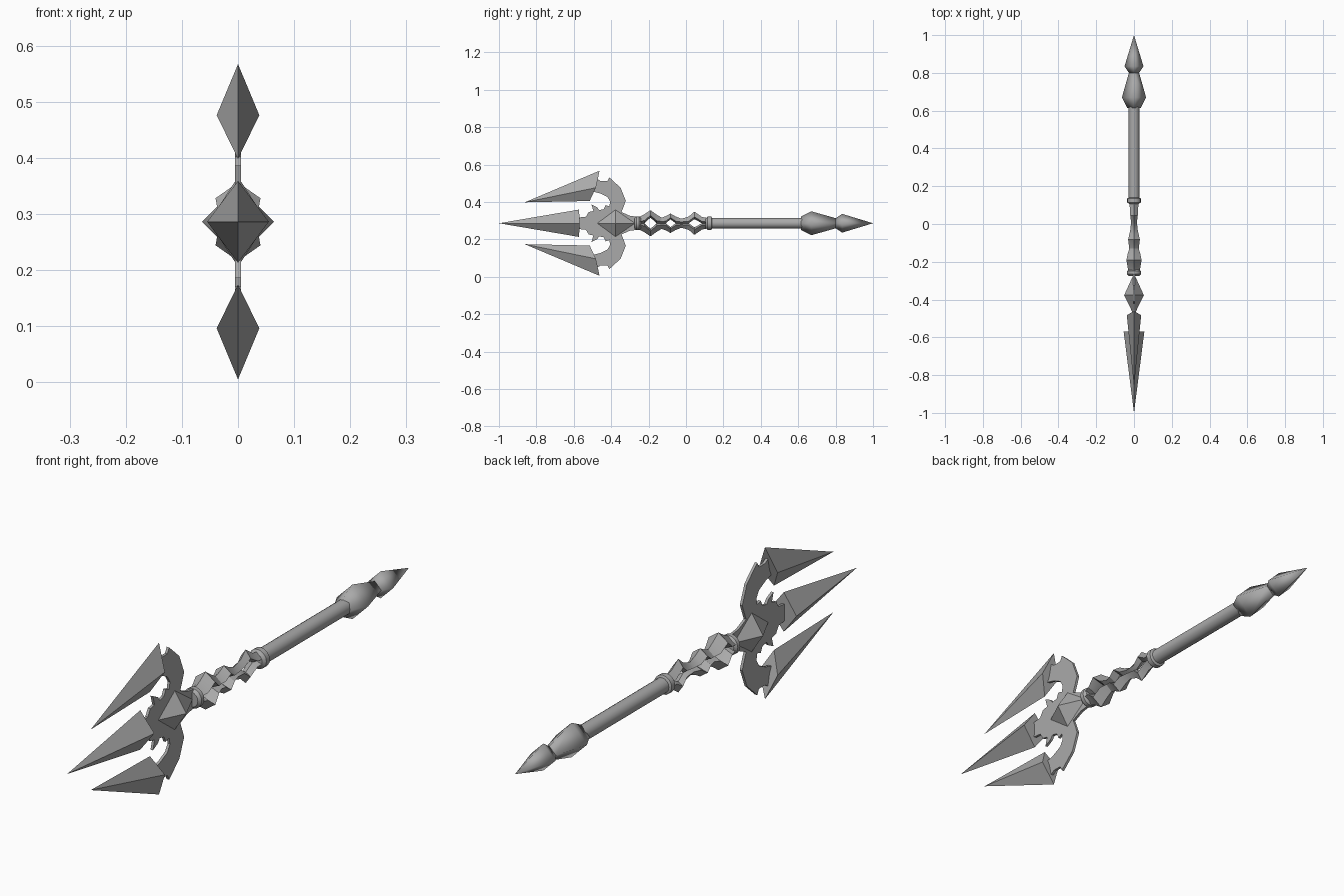
import bpy, bmesh, math
from mathutils import Vector

cube = bpy.data.objects.get("Cube")
if cube:
    bpy.data.objects.remove(cube, do_unlink=True)

MID = 0.286  # height of the long axis

steel = bpy.data.materials.new("grey steel")
steel.use_nodes = True
GREY = (0.4, 0.4, 0.4, 1)
steel.diffuse_color = GREY
steel.node_tree.nodes["Principled BSDF"].inputs["Base Color"].default_value = GREY


def loft(name, rings, smooth=None):
    """Skin rings of (x, y, z above axis); a one-point ring makes a tip."""
    bm = bmesh.new()
    vs = [[bm.verts.new(Vector(p) + Vector((0, 0, MID))) for p in r] for r in rings]
    for a, b in zip(vs, vs[1:]):
        n = max(len(a), len(b))
        for i in range(n):
            j = (i + 1) % n
            quad = [a[i % len(a)], a[j % len(a)], b[j % len(b)], b[i % len(b)]]
            bm.faces.new(list(dict.fromkeys(quad)))
    for ring in (vs[0], vs[-1]):
        if len(ring) > 2:
            bm.faces.new(ring)
    bmesh.ops.recalc_face_normals(bm, faces=bm.faces)
    mesh = bpy.data.meshes.new(name)
    bm.to_mesh(mesh)
    bm.free()
    mesh.materials.append(steel)
    obj = bpy.data.objects.new(name, mesh)
    bpy.context.collection.objects.link(obj)
    if smooth:
        bpy.ops.object.select_all(action='DESELECT')
        obj.select_set(True)
        bpy.context.view_layer.objects.active = obj
        bpy.ops.object.shade_smooth_by_angle(angle=math.radians(smooth))
    return obj


def turned(name, profile, sides, smooth=None):
    """Rings along y from (y, radius) pairs."""
    rings = []
    for y, r in profile:
        angles = [2 * math.pi * i / sides for i in range(sides)]
        rings.append([(r * math.cos(a), y, r * math.sin(a)) for a in angles]
                     if r else [(0, y, 0)])
    return loft(name, rings, smooth)


# Round shaft and collars
turned("shaft", [(0.12, 0.028), (0.63, 0.028)], 16, 40)
turned("rear_collar", [(0.105, 0.025), (0.115, 0.036), (0.135, 0.036), (0.14, 0.028)], 16, 40)
turned("front_collar", [(-0.275, 0.028), (-0.265, 0.037), (-0.25, 0.037), (-0.24, 0.028)], 16, 40)

# Four-sided pommel
turned("pommel", [(0.615, 0.036), (0.67, 0.064), (0.80, 0.027)], 4, 95)
turned("pommel_spike", [(0.80, 0.027), (0.835, 0.05), (1.0, 0)], 4, 95)

# Open grip: two mirrored strands that meet between the beads
# station: y, inner height, outer height, half width
strand = [(-0.25, 0, 0.034, 0.03), (-0.222, 0, 0.048, 0.035), (-0.19, 0.03, 0.07, 0.04),
          (-0.157, 0, 0.046, 0.033), (-0.13, 0, 0.03, 0.025), (-0.108, 0, 0.038, 0.028),
          (-0.083, 0.021, 0.052, 0.031), (-0.055, 0, 0.036, 0.025), (-0.024, 0, 0.024, 0.018),
          (0.015, 0, 0.036, 0.016), (0.045, 0.022, 0.062, 0.02), (0.085, 0, 0.034, 0.022),
          (0.12, 0, 0.027, 0.026)]
for side, s in (("upper", 1), ("lower", -1)):
    loft(side + "_grip_strand",
         [[(0, y, s * hi), (w, y, s * (lo + 0.3 * (hi - lo))), (0, y, s * lo),
           (-w, y, s * (lo + 0.3 * (hi - lo)))] for y, lo, hi, w in strand], 30)

# Diamond gem set in the head
loft("head_gem", [[(0, -0.484, 0)],
                  [(0.052, -0.377, 0), (0, -0.377, 0.08), (-0.052, -0.377, 0), (0, -0.377, -0.08)],
                  [(0, -0.262, 0)]])

# Three diamond-section blades
loft("middle_blade", [[(0, -1.0, 0)],
                      [(0.055, -0.568, 0), (0, -0.572, 0.073), (-0.055, -0.568, 0), (0, -0.572, -0.073)]])
for side, s in (("upper", 1), ("lower", -1)):
    loft(side + "_blade", [[(0, -0.862, s * 0.112)],
                           [(0.038, -0.482, s * 0.19), (0, -0.462, s * 0.281),
                            (-0.038, -0.482, s * 0.19), (0, -0.515, s * 0.119)]])

# Thin crescent plate with barbs: upper outline, mirrored below
outline = [(-0.26, 0.035), (-0.30, 0.04), (-0.345, 0.06), (-0.335, 0.085), (-0.322, 0.12),
           (-0.35, 0.19), (-0.41, 0.245), (-0.42, 0.225), (-0.455, 0.225), (-0.48, 0.24),
           (-0.50, 0.17), (-0.46, 0.16), (-0.42, 0.14), (-0.405, 0.115), (-0.41, 0.09),
           (-0.43, 0.097), (-0.44, 0.075), (-0.465, 0.07), (-0.475, 0.085), (-0.505, 0.10),
           (-0.495, 0.065), (-0.52, 0.06), (-0.535, 0.035), (-0.58, 0.03)]
full = outline + [(y, -z) for y, z in reversed(outline)]
loft("crescent_plate", [[(x, y, z) for y, z in full] for x in (-0.005, 0.005)])
